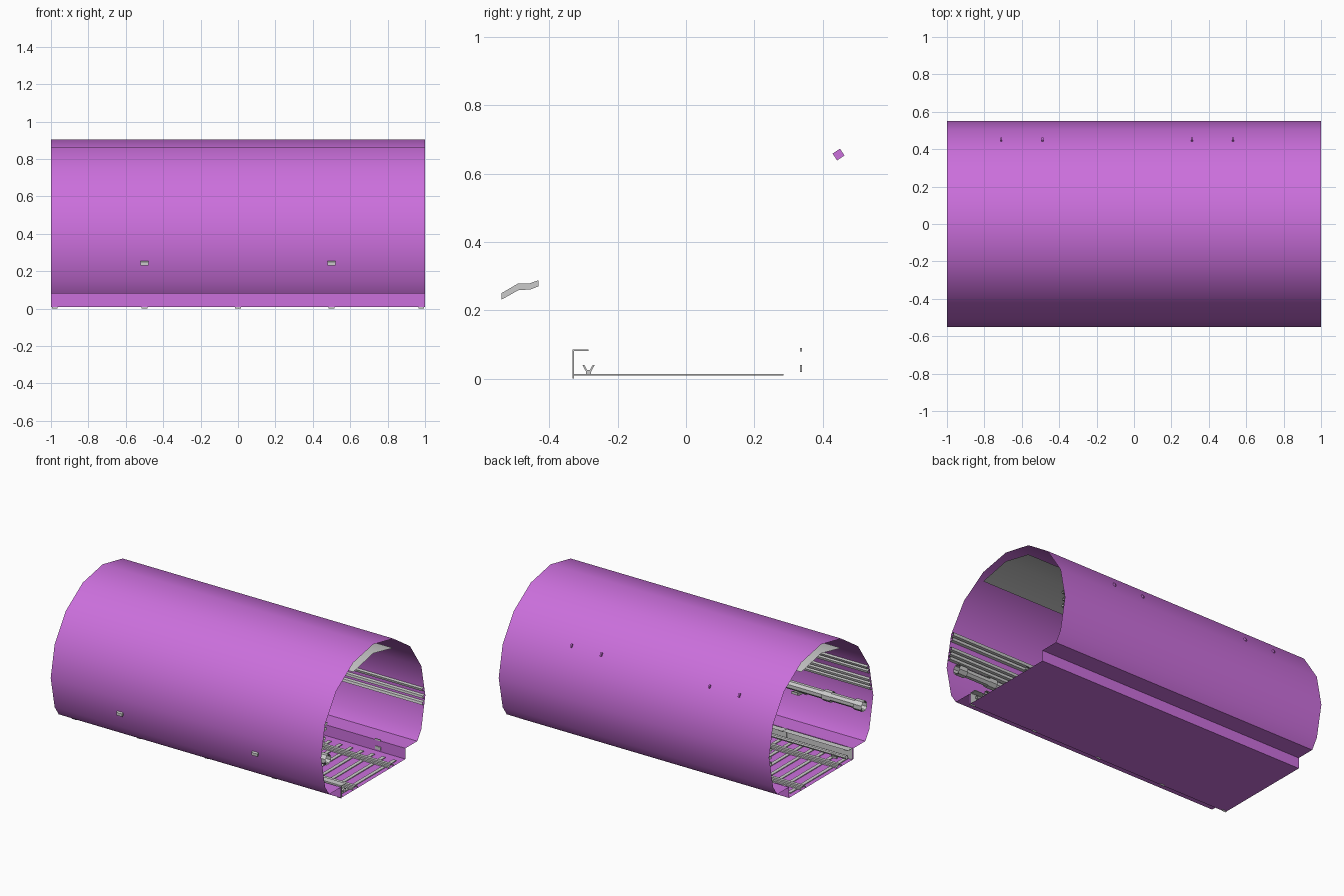
import bpy, bmesh, math

if "Cube" in bpy.data.objects:
    bpy.data.objects.remove(bpy.data.objects["Cube"])

purple = bpy.data.materials.new("purple_paint")
purple.diffuse_color = (0.60, 0.16, 0.72, 1)
purple.use_nodes = True
purple.node_tree.nodes["Principled BSDF"].inputs["Base Color"].default_value = purple.diffuse_color


def finish(name, bm, mat=None, smooth=False):
    me = bpy.data.meshes.new(name)
    bm.to_mesh(me)
    bm.free()
    ob = bpy.data.objects.new(name, me)
    bpy.context.collection.objects.link(ob)
    if mat:
        me.materials.append(mat)
    if smooth:
        bpy.ops.object.select_all(action='DESELECT')
        ob.select_set(True)
        bpy.context.view_layer.objects.active = ob
        bpy.ops.object.shade_smooth_by_angle(angle=math.radians(31))
    return ob


def sweep(bm, pts, x0, x1, closed=False, caps=False):
    """Run a (y, z) profile along x."""
    a = [bm.verts.new((x0, y, z)) for y, z in pts]
    b = [bm.verts.new((x1, y, z)) for y, z in pts]
    n = len(pts)
    for i in range(n if closed else n - 1):
        j = (i + 1) % n
        bm.faces.new((a[i], b[i], b[j], a[j]))
    if caps:
        bm.faces.new(a)
        bm.faces.new(b[::-1])


def extrude(name, pts, spans, closed=False, caps=False, mat=None, smooth=False):
    bm = bmesh.new()
    for x0, x1 in spans:
        sweep(bm, pts, x0, x1, closed, caps)
    bmesh.ops.recalc_face_normals(bm, faces=bm.faces)
    return finish(name, bm, mat, smooth)


def ring(y, z, r, n=8, off=0.0):
    return [(y + r * math.cos(off + i * math.tau / n),
             z + r * math.sin(off + i * math.tau / n)) for i in range(n)]


def rect(y0, y1, z0, z1):
    return [(y0, z0), (y1, z0), (y1, z1), (y0, z1)]


def around(spots, half):
    return [(x - half, x + half) for x in spots]


# outer shell: 16-sided tube with a stepped floor trough
R, CZ = 0.55, 0.355
arc = [(R * math.cos(math.radians(a)), CZ + R * math.sin(math.radians(a)))
       for a in [-22.5 + 22.5 * i for i in range(11)]]
right_step = [(0.34, 0.008), (0.34, 0.08), (0.465, 0.08)]
left_step = [(-y, z) for y, z in reversed(right_step)]
extrude("shell", right_step + arc + left_step, [(-1, 1)], closed=True,
        mat=purple, smooth=True)

# arched ceiling panel
extrude("ceiling_panel", [(-0.21, 0.80), (0, 0.845), (0.21, 0.80)], [(-1, 1)], smooth=True)

# floor slats and the two floor rails
extrude("floor_slats", rect(-0.33, 0.285, 0.009, 0.014),
        around([-0.96 + 0.08 * i for i in range(25)], 0.012), closed=True, caps=True)
for side, name in ((-1, "front_floor_rail"), (1, "back_floor_rail")):
    c = 0.19 * side
    extrude(name, [(c - 0.025, 0.012), (c - 0.025, 0.022), (c - 0.01, 0.022), (c - 0.01, 0.034),
                   (c + 0.01, 0.034), (c + 0.01, 0.022), (c + 0.025, 0.022), (c + 0.025, 0.012)],
            [(-1, 1)])

# shelf over the floor conduit, with end brackets
extrude("conduit_shelf", [(-0.329, 0.01), (-0.329, 0.084), (-0.285, 0.084)], [(-1, 1)])
extrude("shelf_brackets", [(-0.332, 0), (-0.332, 0.085), (-0.285, 0.085), (-0.285, 0.081),
                           (-0.328, 0.081), (-0.328, 0)],
        around([-0.98, -0.5, 0, 0.5, 0.98], 0.015), closed=True, caps=True)

# floor conduit resting on V-shaped holders
extrude("floor_conduit", ring(-0.285, 0.038, 0.013), [(-0.99, 0.99)], closed=True, smooth=True)
extrude("conduit_holders", [(-0.292, 0.012), (-0.278, 0.012), (-0.278, 0.02), (-0.267, 0.04),
                            (-0.273, 0.04), (-0.281, 0.025), (-0.289, 0.025), (-0.297, 0.04),
                            (-0.303, 0.04), (-0.292, 0.02)],
        around([-0.9, -0.3, 0.3, 0.9], 0.02), closed=True, caps=True)

# wall pipe, coupling sleeves and brackets that reach through the shell
extrude("wall_pipe", ring(-0.466, 0.31, 0.028, 8, math.pi / 8), [(-0.99, 0.99)],
        closed=True, smooth=True)
extrude("pipe_sleeves", ring(-0.466, 0.31, 0.036, 8, math.pi / 8),
        around([-0.96, -0.73, -0.25, 0.25, 0.73, 0.96], 0.03), closed=True, smooth=True)
extrude("pipe_brackets", [(-0.54, 0.231), (-0.49, 0.259), (-0.455, 0.261), (-0.432, 0.27),
                          (-0.432, 0.288), (-0.46, 0.278), (-0.492, 0.278), (-0.54, 0.25)],
        around([-0.5, 0.5], 0.022), closed=True, caps=True)


# cable strips lying against the side walls
def wall_y(z):
    for (y0, z0), (y1, z1) in zip(arc, arc[1:]):
        if z0 <= z <= z1:
            return y0 + (y1 - y0) * (z - z0) / (z1 - z0)


def cable_strips(name, side, heights):
    bm = bmesh.new()
    for z in heights:
        y = [wall_y(z + d) for d in (-0.011, 0.011)]
        pts = [(y[0] - 0.003, z - 0.011), (y[0] - 0.022, z - 0.008),
               (y[1] - 0.022, z + 0.008), (y[1] - 0.003, z + 0.011)]
        sweep(bm, [(side * a, b) for a, b in pts], -1, 1)
    finish(name, bm)


cable_strips("front_lower_cables", -1, (0.41, 0.44, 0.47))
cable_strips("front_upper_cables", -1, (0.53, 0.56))
cable_strips("back_cables", 1, (0.31, 0.35, 0.40))


# grab handles on the upper back wall: bars with end posts through the shell
def tilted(u0, u1, v):
    a = math.radians(33.75)
    out, up = (math.cos(a), math.sin(a)), (-math.sin(a), math.cos(a))
    return [(0.447 + u * out[0] + w * up[0], 0.656 + u * out[1] + w * up[1])
            for u, w in ((u0, -v), (u1, -v), (u1, v), (u0, v))]


extrude("handle_bars", tilted(-0.014, -0.005, 0.012), [(-0.715, -0.485), (0.305, 0.535)],
        closed=True, caps=True, mat=purple)
extrude("handle_posts", tilted(-0.012, 0.012, 0.012), around([-0.71, -0.49, 0.31, 0.53], 0.005),
        closed=True, caps=True, mat=purple)

# small clips on the back trough wall
for z0, z1 in ((0.02, 0.04), (0.08, 0.09)):
    extrude("trough_clip", rect(0.334, 0.339, z0, z1), around([-0.8, 0, 0.8], 0.02),
            closed=True, caps=True)
